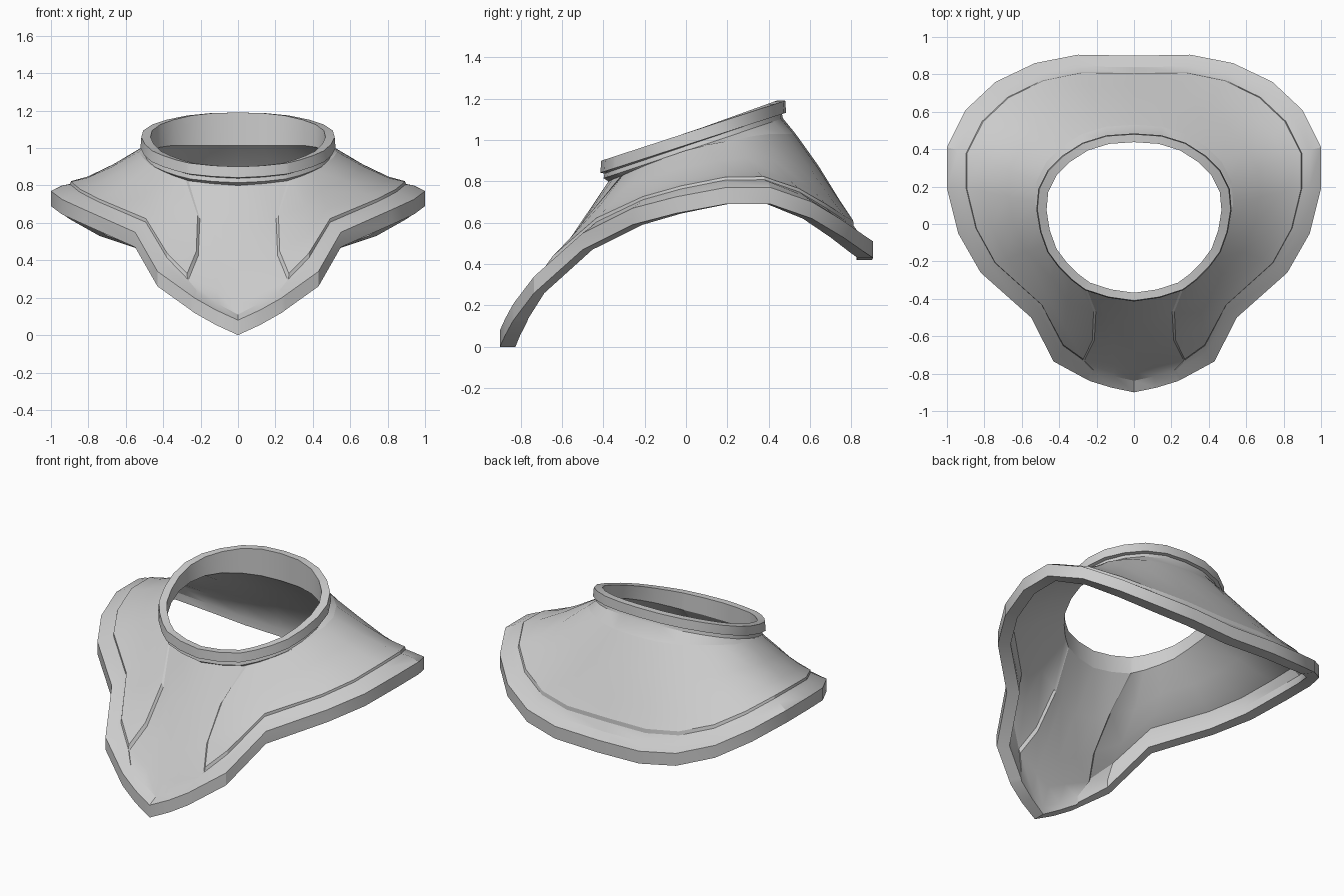
import bpy, bmesh, math
from mathutils import Vector

if "Cube" in bpy.data.objects:
    bpy.data.objects.remove(bpy.data.objects["Cube"])

metal = bpy.data.materials.new("grey_metal")
metal.diffuse_color = (0.6, 0.6, 0.6, 1)
metal.use_nodes = True
metal.node_tree.nodes["Principled BSDF"].inputs["Base Color"].default_value = metal.diffuse_color

# Half outline from front tip to back centre: hem x, y, z then neck x, y, z
HALF = [
    (0, -.90, .00, 0, -.375, .80), (.12, -.875, .055, .14, -.355, .81),
    (.235, -.84, .12, .265, -.315, .825), (.255, -.83, .135, .28, -.305, .83),
    (.43, -.735, .26, .34, -.26, .85), (.55, -.50, .47, .41, -.19, .88),
    (.82, -.26, .59, .47, -.11, .91), (.94, -.05, .645, .51, 0, .95),
    (1, .19, .69, .53, .12, .98), (1, .41, .69, .52, .23, 1.0),
    (.90, .61, .62, .47, .33, 1.02), (.74, .76, .53, .39, .41, 1.03),
    (.53, .86, .46, .28, .48, 1.03), (.30, .905, .43, .15, .52, 1.03),
    (0, .90, .42, 0, .53, 1.03)]
LAST = len(HALF) - 1
CREASE = (2, 3)          # the two columns forming the chest panel edge


def full(half):
    """Mirror a half ring into a closed ring."""
    return half + [Vector((-p.x, p.y, p.z)) for p in reversed(half[1:-1])]


def inset(half, dist, rise):
    """Move a half ring inwards in plan and upwards."""
    ring, out = full(half), []
    for i in range(len(half)):
        t = ring[(i + 1) % len(ring)] - ring[i - 1]
        n = Vector((-t.y, t.x, 0)).normalized()
        out.append(ring[i] + n * dist + Vector((0, 0, rise)))
    return out


def loft(name, rings, angle):
    """Join rings in a closed cross-section."""
    bm = bmesh.new()
    rows = [[bm.verts.new(p) for p in full(r)] for r in rings]
    for a, b in zip(rows, rows[1:] + rows[:1]):
        for i in range(len(a)):
            j = (i + 1) % len(a)
            bm.faces.new((a[i], a[j], b[j], b[i]))
    bmesh.ops.recalc_face_normals(bm, faces=bm.faces)
    me = bpy.data.meshes.new(name)
    bm.to_mesh(me)
    bm.free()
    ob = bpy.data.objects.new(name, me)
    bpy.context.collection.objects.link(ob)
    me.materials.append(metal)
    bpy.ops.object.select_all(action='DESELECT')
    bpy.context.view_layer.objects.active = ob
    ob.select_set(True)
    bpy.ops.object.shade_smooth_by_angle(angle=math.radians(angle))
    return ob


hem_low = [Vector(c[:3]) for c in HALF]
neck = [Vector(c[3:]) for c in HALF]
hem_top = [p + Vector((0, 0, .08)) for p in hem_low]
lip = inset(hem_top, .062, .03)


def shell_ring(t, raised, drop=0):
    """Ring between neck (0) and lip (1); side and back plates sit raised."""
    pinch = -.045 if t < .5 else -.02 if t < .8 else .04
    ring = []
    for i, (a, b) in enumerate(zip(neck, lip)):
        p = a.lerp(b, t)
        p.z -= .04 * abs(b.x) * math.sin(math.pi * t) + drop
        if i in CREASE:
            p.x += pinch
        if raised and 3 <= i:
            out = Vector((b.x - a.x, b.y - a.y, 0)).normalized()
            p += out * .008 + Vector((0, 0, .012))
        ring.append(p)
    return ring


# Collar outline follows the neck on a tilted plane
def collar_ring(scale, drop):
    ring = []
    for p in neck:
        y = (p.y - .0775) * .983
        z = .90 + (y + .445) * .326 - drop
        ring.append(Vector((p.x * .975 * scale, y * scale + .035, z)))
    return ring


bore_top = collar_ring(.905, 0)
bore_low = [Vector((b.x, b.y, n.z - .015)) for b, n in zip(bore_top, neck)]

# Mantle: outer plates, thick hem and underside in one closed section
steps = (.33, .66, .87)
outer = [neck] + [shell_ring(t, True) for t in steps] + [shell_ring(.90, False), lip]
hem = [hem_top, hem_low, inset(hem_low, .075, .0), inset(hem_low, .075, .05)]
under = [shell_ring(t, True, .035) for t in reversed(steps)] + [bore_low]
loft("mantle", outer + hem + under, 28)

# Collar: top band with a step down to the neck base
loft("collar", [bore_top, collar_ring(1, 0), collar_ring(1.01, .058),
                collar_ring(.965, .062), collar_ring(.975, .085), neck, bore_low], 30)
